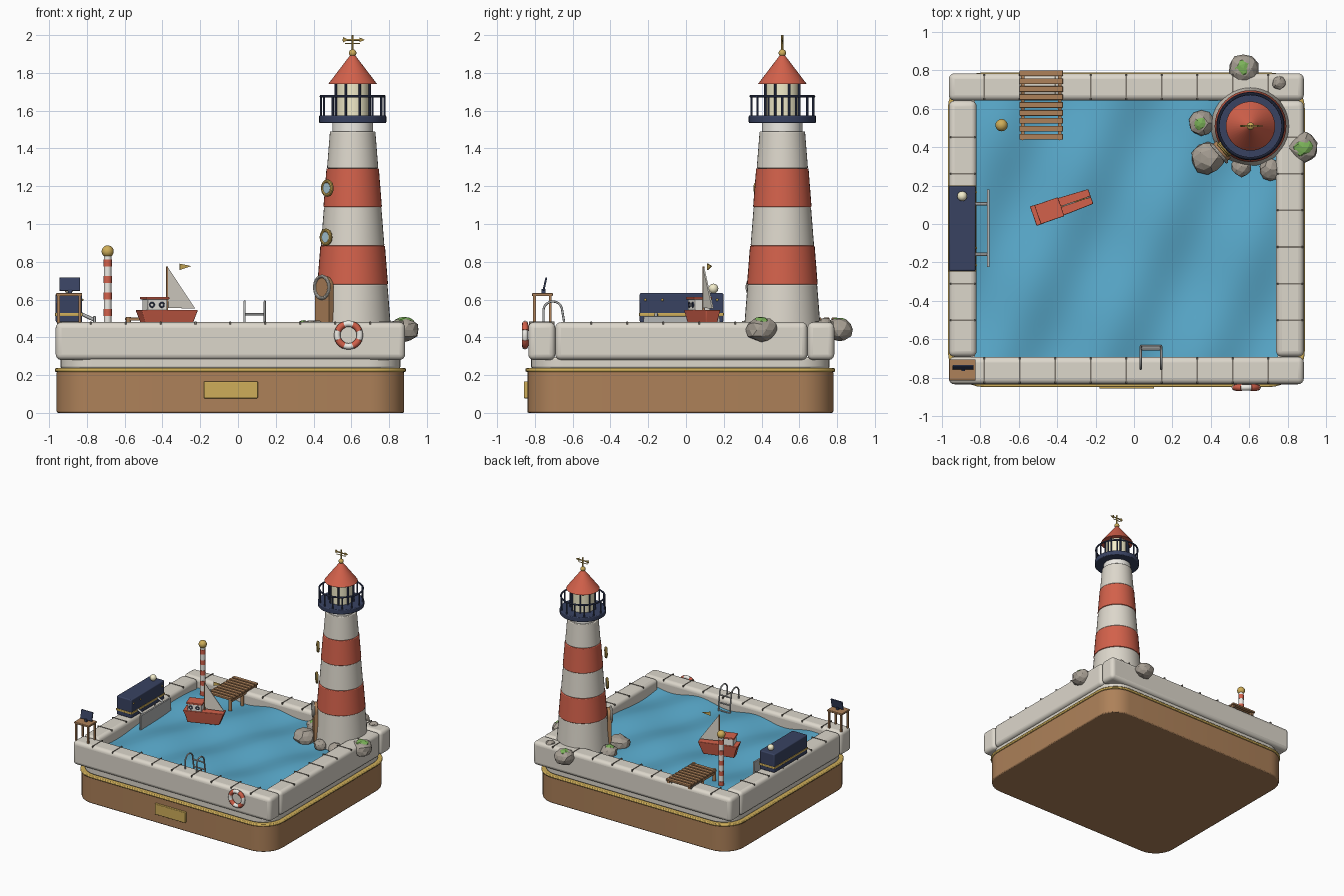
import bpy, bmesh, math, random
from math import sin, cos, pi, radians
from mathutils import Vector, Matrix

if "Cube" in bpy.data.objects:
    bpy.data.objects.remove(bpy.data.objects["Cube"])
random.seed(4)
COL = dict(stone=(.72, .68, .6), wood=(.42, .22, .1), gold=(.62, .42, .1), navy=(.04, .055, .12),
           red=(.65, .12, .07), cream=(.9, .85, .6), water=(.1, .4, .6), rock=(.38, .34, .29),
           moss=(.2, .45, .1), grey=(.45, .46, .46), white=(.85, .83, .78), glass=(.4, .6, .7), mortar=(.2, .18, .15))
MATS = {}
for k, c in COL.items():
    MATS[k] = bpy.data.materials.new(k)
    MATS[k].diffuse_color = (*c, 1)


def finish(o, name, mat, smooth=True, bevel=0, seg=3):
    o.name = name
    o.data.materials.clear()
    o.data.materials.append(MATS[mat])
    if smooth:
        bpy.ops.object.select_all(action='DESELECT')
        o.select_set(True)
        bpy.context.view_layer.objects.active = o
        bpy.ops.object.shade_smooth_by_angle(angle=radians(35))
    if bevel:
        m = o.modifiers.new("bevel", 'BEVEL')
        m.width, m.segments = bevel, seg
    return o


def from_bm(bm, name, mat, **kw):
    bmesh.ops.recalc_face_normals(bm, faces=bm.faces)
    me = bpy.data.meshes.new(name)
    bm.to_mesh(me)
    bm.free()
    o = bpy.data.objects.new(name, me)
    bpy.context.collection.objects.link(o)
    return finish(o, name, mat, **kw)


def box(name, mat, x, y, z, bevel=0, rot=(0, 0, 0), **kw):
    """Box from (min, max) ranges, turned about its own centre."""
    c = [(a + b) / 2 for a, b in (x, y, z)]
    bpy.ops.mesh.primitive_cube_add(size=1, location=c, rotation=rot)
    o = bpy.context.object
    o.scale = [b - a for a, b in (x, y, z)]
    bpy.ops.object.transform_apply(location=False, rotation=False, scale=True)
    return finish(o, name, mat, bevel=bevel, **kw)


def cone(name, mat, x, y, z0, z1, r0, r1=None, n=40, bevel=0):
    bpy.ops.mesh.primitive_cone_add(vertices=n, radius1=r0, radius2=r0 if r1 is None else r1,
                                    depth=z1 - z0, location=(x, y, (z0 + z1) / 2))
    return finish(bpy.context.object, name, mat, bevel=bevel)


def ball(name, mat, p, r):
    bpy.ops.mesh.primitive_uv_sphere_add(segments=20, ring_count=12, radius=r, location=p)
    return finish(bpy.context.object, name, mat)


def tube(name, mat, pts, r):
    cu = bpy.data.curves.new(name, 'CURVE')
    cu.dimensions, cu.bevel_depth, cu.bevel_resolution, cu.use_fill_caps = '3D', r, 2, True
    s = cu.splines.new('POLY')
    s.points.add(len(pts) - 1)
    for p, q in zip(s.points, pts):
        p.co = (*q, 1)
    o = bpy.data.objects.new(name, cu)
    bpy.context.collection.objects.link(o)
    cu.materials.append(MATS[mat])
    return o


def torus(name, mat, p, R, r, rot=(0, 0, 0)):
    bpy.ops.mesh.primitive_torus_add(major_radius=R, minor_radius=r, major_segments=40, minor_segments=10,
                                     location=p, rotation=rot)
    return finish(bpy.context.object, name, mat)


def prism(name, mat, pts, depth, **kw):
    """Extrude a closed outline of 3D points along a vector."""
    bm = bmesh.new()
    f = bm.faces.new([bm.verts.new(p) for p in pts])
    e = bmesh.ops.extrude_face_region(bm, geom=[f])
    bmesh.ops.translate(bm, vec=depth, verts=[v for v in e['geom'] if isinstance(v, bmesh.types.BMVert)])
    return from_bm(bm, name, mat, **kw)


def slab(name, mat, hx, hy, z0, z1, r, bevel):
    pts = [(-.04 + sx * (hx - r) + r * cos(a0 + i * pi / 16), -.03 + sy * (hy - r) + r * sin(a0 + i * pi / 16), z0)
           for sx, sy, a0 in ((1, 1, 0), (-1, 1, pi / 2), (-1, -1, pi), (1, -1, 1.5 * pi)) for i in range(9)]
    return prism(name, mat, pts, (0, 0, z1 - z0), bevel=bevel, seg=2)


# Display base, trim, plinth
slab("base", "wood", .92, .81, 0, .22, .18, .008)
slab("base_trim", "gold", .93, .82, .217, .237, .19, .007)
slab("plinth", "stone", .90, .79, .235, .295, .17, .01)
box("name_plate", "gold", (-.18, .105), (-.858, -.835), (.077, .167), bevel=.005)

# Stone walls with mortar seams
box("front_wall", "stone", (-.965, .885), (-.835, -.692), (.28, .48), bevel=.03, seg=4)
box("back_wall", "stone", (-.965, .885), (.643, .785), (.28, .48), bevel=.03, seg=4)
box("left_wall", "stone", (-.965, -.82), (-.692, .643), (.28, .48), bevel=.03, seg=4)
box("right_wall", "stone", (.74, .885), (-.692, .643), (.28, .48), bevel=.03, seg=4)
for i in range(1, 10):
    x = -.965 + .185 * i
    for y in (-.7635, .714):
        box("seam", "mortar", (x - .004, x + .004), (y - .067, y + .067), (.462, .483))
for i in range(1, 7):
    y = -.692 + .1907 * i
    for x in (-.8925, .8125):
        box("seam", "mortar", (x - .067, x + .067), (y - .004, y + .004), (.462, .483))

# Rippled water
bm = bmesh.new()
bmesh.ops.create_grid(bm, x_segments=70, y_segments=70, size=1)
for v in bm.verts:
    x, y = -.04 + v.co.x * .79, -.025 + v.co.y * .68
    v.co = (x, y, .405 + .018 * sin(13 * (.92 * x - .4 * y)) + .006 * sin(9 * y + 4 * x))
from_bm(bm, "water", "water")

# Lighthouse tower
TX, TY = .607, .51
zs = [.39, .68, .885, 1.09, 1.295, 1.49]
rad = lambda z: .2 - (z - .48) * .079
for i in range(5):
    k = .003 if i % 2 else 0
    cone("tower_band", "red" if i % 2 else "stone", TX, TY, zs[i], zs[i + 1], rad(zs[i]) + k, rad(zs[i + 1]) + k, bevel=.005)
cone("tower_collar", "white", TX, TY, 1.48, 1.54, .108)
# Gallery with railing
cone("gallery_floor", "navy", TX, TY, 1.535, 1.575, .178, bevel=.006)
torus("gallery_rail", "navy", (TX, TY, 1.676), .168, .007)
for i in range(14):
    a = 2 * pi * i / 14
    cone("rail_post", "navy", TX + .168 * cos(a), TY + .168 * sin(a), 1.57, 1.676, .006, n=8)
# Lantern room, roof, weathervane
cone("lantern", "cream", TX, TY, 1.57, 1.745, .088)
for i in range(8):
    a = 2 * pi * (i + .5) / 8
    cone("lantern_bar", "navy", TX + .097 * cos(a), TY + .097 * sin(a), 1.57, 1.745, .007, n=8)
cone("roof", "red", TX, TY, 1.74, 1.895, .13, .012, bevel=.004)
ball("roof_ball", "gold", (TX, TY, 1.905), .02)
cone("vane_rod", "gold", TX, TY, 1.9, 2.0, .006, n=10)
tube("vane_arm", "gold", [(TX - .055, TY, 1.975), (TX + .05, TY, 1.975)], .005)
tube("vane_cross", "gold", [(TX - .04, TY, 1.955), (TX + .04, TY, 1.955)], .003)
prism("vane_tail", "gold", [(TX - .05, TY - .003, 1.962), (TX - .02, TY - .003, 1.975), (TX - .05, TY - .003, 1.99)], (0, .006, 0))
prism("vane_head", "gold", [(TX + .035, TY - .003, 1.962), (TX + .065, TY - .003, 1.975), (TX + .035, TY - .003, 1.988)], (0, .006, 0))
# Portholes and arched door facing the front left
A = radians(221)
side = lambda r, z: (TX + r * cos(A), TY + r * sin(A), z)
for z, r in ((1.19, .178), (.93, .187)):
    torus("porthole_ring", "gold", side(r, z), .036, .01, (pi / 2, 0, A + pi / 2))
    bpy.ops.mesh.primitive_cylinder_add(vertices=24, radius=.034, depth=.012, location=side(r, z), rotation=(pi / 2, 0, A + pi / 2))
    finish(bpy.context.object, "porthole_glass", "glass")
o, t = Vector(side(.185, 0)), Vector((-sin(A), cos(A), 0))
arch = [(-.058, .4), (.058, .4)] + [(.058 * cos(i * pi / 12), .665 + .058 * sin(i * pi / 12)) for i in range(13)]
prism("door", "wood", [o + t * u + Vector((0, 0, z)) for u, z in arch], (.03 * cos(A), .03 * sin(A), 0))
torus("door_arch", "stone", side(.216, .665), .058, .009, (pi / 2, 0, A + pi / 2))

# Low-poly rocks, some with moss
for x, y, z, r, moss in ((.57, .81, .44, .08, 1), (.88, .4, .44, .085, 1), (.35, .525, .435, .068, 1), (.385, .345, .425, .088, 0),
                         (.56, .3, .42, .055, 1), (.71, .285, .43, .058, 0), (.755, .735, .475, .036, 0)):
    for nm, m, rr, dz in (("rock", "rock", r, 0), ("moss", "moss", r * .62, r * .42))[:1 + moss]:
        bm = bmesh.new()
        bmesh.ops.create_icosphere(bm, subdivisions=2, radius=rr)
        for v in bm.verts:
            v.co *= random.uniform(.9, 1.07)
            v.co.z *= .8 if nm == "rock" else .62
        bmesh.ops.translate(bm, vec=(x, y, z + dz), verts=bm.verts)
        from_bm(bm, nm, m, smooth=False)

# Striped mooring pole
cone("pole", "white", -.69, .515, .36, .83, .02, n=20)
for i in range(5):
    z = .425 + .0875 * i
    cone("pole_stripe", "red", -.69, .515, z, z + .038, .0225, n=20)
ball("pole_ball", "gold", (-.69, .515, .855), .032)

# Dock
for i in range(9):
    y = .455 + .0413 * i
    box("dock_plank", "wood", (-.597, -.37), (y - .015, y + .015), (.488, .504), bevel=.003)
for x in (-.58, -.387):
    box("dock_beam", "wood", (x - .01, x + .01), (.44, .79), (.468, .49))
    for y in (.45, .61):
        cone("dock_post", "wood", x, y, .32, .508 if y < .5 else .49, .014, n=12)

# Pool steps rails and rungs
for x in (.035, .142):
    arc = [(x, -.705 + .05 * cos(a), .54 + .05 * sin(a)) for a in [pi - i * pi / 10 for i in range(10)]]
    tube("ladder_rail", "grey", [(x, -.755, .47)] + arc + [(x, -.64, .45), (x, -.635, .34)], .006)
for y, z in ((-.652, .522), (-.645, .46), (-.637, .4)):
    tube("ladder_rung", "grey", [(.035, y, z), (.142, y, z)], .006)

# Life ring on the front wall: alternating arcs
for i in range(8):
    a0 = i * pi / 4 + pi / 8
    tube("life_ring_part", "white" if i % 2 else "red",
         [(.585 + .06 * cos(a0 + j * pi / 32), -.852, .412 + .06 * sin(a0 + j * pi / 32)) for j in range(9)], .0175 - .001 * (i % 2))

# Control cabinet with band, studs, lamp
box("cabinet", "navy", (-.965, -.825), (-.245, .198), (.478, .635), bevel=.008)
box("cabinet_band", "gold", (-.968, -.822), (-.248, .2), (.512, .53), bevel=.003)
for y in (-.215, -.125, .165):
    ball("cabinet_stud", "gold", (-.825, y, .598), .007)
ball("cabinet_lamp", "cream", (-.895, .145, .658), .026)
# Paddle panel held off the left wall
box("paddle", "grey", (-.767, -.752), (-.225, .18), (.39, .512), bevel=.003)
for y in (.105, -.158):
    tube("paddle_arm", "grey", [(-.83, y, .525), (-.758, y, .49)], .009)

# Corner stand with tilted screen
box("stand_top", "wood", (-.963, -.825), (-.815, -.705), (.618, .634), bevel=.004)
for x in (-.95, -.838):
    for y in (-.802, -.718):
        box("stand_leg", "wood", (x - .007, x + .007), (y - .007, y + .007), (.475, .62))
box("screen", "navy", (-.945, -.836), (-.752, -.742), (.645, .718), bevel=.003, rot=(-.22, 0, 0))
box("screen_foot", "navy", (-.9, -.88), (-.765, -.745), (.63, .655))

# Toy boat, built along x then turned
boat = []
bm = bmesh.new()
rings = [[bm.verts.new((sx * hl + off, sy * hw, z)) for sx, sy in ((-1, -1), (1, -.75), (1, .75), (-1, 1))]
         for hl, hw, off, z in ((.125, .035, -.005, .44), (.14, .045, 0, .49), (.16, .055, 0, .545))]
bm.faces.new(rings[0])
bm.faces.new(rings[2])
for a, b in zip(rings, rings[1:]):
    for i in range(4):
        bm.faces.new((a[i], a[i - 1], b[i - 1], b[i]))
boat.append(from_bm(bm, "boat_hull", "red", bevel=.005))
boat.append(box("boat_cabin", "white", (-.125, -.015), (-.043, .043), (.54, .603), bevel=.004))
boat.append(box("boat_roof", "red", (-.135, -.005), (-.052, .052), (.6, .614), bevel=.004))
for x in (-.1, -.045):
    boat.append(torus("boat_window", "navy", (x, -.044, .572), .012, .004, (pi / 2, 0, 0)))
boat.append(tube("boat_mast", "wood", [(0, 0, .54), (0, 0, .775)], .006))
boat.append(prism("boat_sail", "stone", [(.005, -.004, .555), (.155, -.004, .553), (.003, -.004, .77)], (0, .008, 0)))
boat.append(prism("boat_flag", "gold", [(.07, -.003, .757), (.07, -.003, .79), (.135, -.003, .777)], (0, .006, 0)))
M = Matrix.Translation((-.375, .092, 0)) @ Matrix.Rotation(radians(19), 4, 'Z')
bpy.context.view_layer.update()
for ob in boat:
    ob.matrix_world = M @ ob.matrix_world

for m in bpy.data.materials:
    if m.users and not m.is_grease_pencil:
        m.use_nodes = True
        m.node_tree.nodes["Principled BSDF"].inputs["Base Color"].default_value = m.diffuse_color
